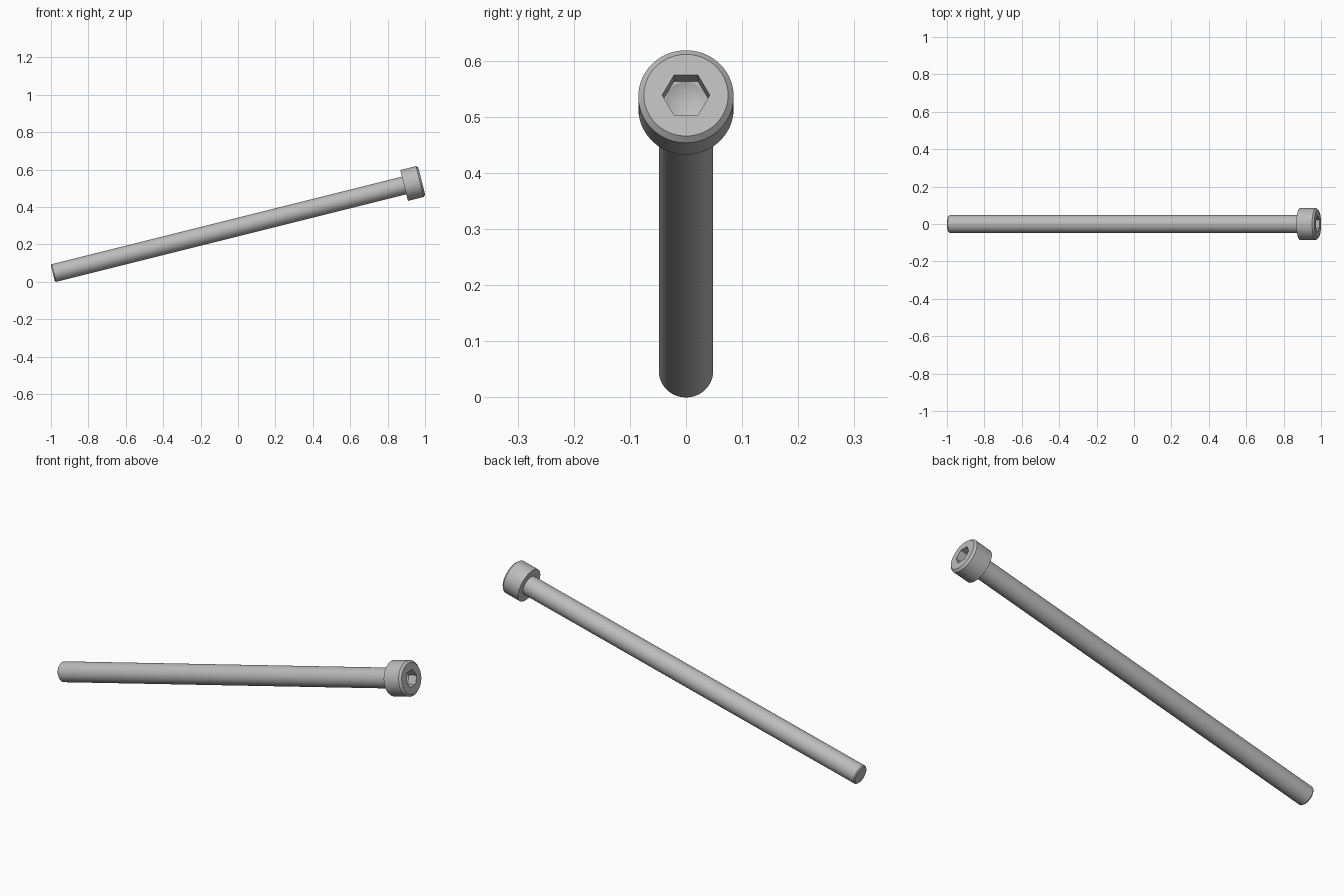
import bpy
import bmesh
import math
from mathutils import Matrix, Vector

cube = bpy.data.objects.get("Cube")
if cube:
    bpy.data.objects.remove(cube, do_unlink=True)

# Sizes along the bolt's own axis, starting at the tip
LENGTH = 2.033
HEAD_H, HEAD_R, HEAD_BEVEL = 0.097, 0.085, 0.01
SHANK_R, TIP_BEVEL = 0.0484, 0.006
HEX_R, HEX_DEPTH, DRILL_DEPTH = 0.0425, 0.046, 0.021
SIDES = 96

steel = bpy.data.materials.new("grey steel")
steel.use_nodes = True
steel.diffuse_color = (0.5, 0.5, 0.5, 1)
steel.node_tree.nodes["Principled BSDF"].inputs["Base Color"].default_value = (0.5, 0.5, 0.5, 1)


def lathe(name, profile, sides=SIDES, turn=0.0):
    """Revolve (radius, height) points, from axis to axis, about z."""
    bm = bmesh.new()
    start = Matrix.Rotation(turn, 3, "Z")
    verts = [bm.verts.new(start @ Vector((r, 0, h))) for r, h in profile]
    edges = [bm.edges.new(pair) for pair in zip(verts, verts[1:])]
    bmesh.ops.spin(bm, geom=verts + edges, cent=(0, 0, 0), axis=(0, 0, 1),
                   angle=math.tau, steps=sides)
    bmesh.ops.remove_doubles(bm, verts=bm.verts[:], dist=0.00001)
    bmesh.ops.recalc_face_normals(bm, faces=bm.faces[:])
    mesh = bpy.data.meshes.new(name)
    bm.to_mesh(mesh)
    bm.free()
    mesh.materials.append(steel)
    obj = bpy.data.objects.new(name, mesh)
    bpy.context.collection.objects.link(obj)
    return obj


def activate(obj):
    bpy.ops.object.select_all(action="DESELECT")
    obj.select_set(True)
    bpy.context.view_layer.objects.active = obj


def cut(obj, cutter):
    cutter.hide_render = True
    mod = obj.modifiers.new("cut", "BOOLEAN")
    mod.operation = "DIFFERENCE"
    mod.solver = "EXACT"
    mod.object = cutter
    activate(obj)
    bpy.ops.object.modifier_apply(modifier=mod.name)
    bpy.data.objects.remove(cutter, do_unlink=True)


# Long plain shank with a chamfered tip
under_head = LENGTH - HEAD_H
shank = lathe("shank", [
    (0, 0), (SHANK_R - TIP_BEVEL, 0), (SHANK_R, TIP_BEVEL),
    (SHANK_R, under_head + 0.01), (0, under_head + 0.01)])

# Cylindrical head with a chamfered rim
head = lathe("head", [
    (0, under_head), (HEAD_R, under_head), (HEAD_R, LENGTH - HEAD_BEVEL),
    (HEAD_R - HEAD_BEVEL, LENGTH), (0, LENGTH)])

# Hexagonal socket with a conical floor
floor = LENGTH - HEX_DEPTH
cut(head, lathe("hex_cutter", [
    (0, floor), (HEX_R, floor), (HEX_R, LENGTH + 0.02), (0, LENGTH + 0.02)],
    sides=6, turn=math.pi / 2))
drill_r = HEX_R * math.cos(math.pi / 6) - 0.0005
cut(head, lathe("drill_cutter", [
    (0, floor - DRILL_DEPTH), (drill_r, floor), (drill_r, floor + 0.01), (0, floor + 0.01)]))

# Lean the bolt so its head is raised at +x
lean = Matrix.Translation((-0.99, 0, 0.0455)) @ Matrix.Rotation(
    math.pi / 2 - math.atan(0.25), 4, "Y")
for part in (shank, head):
    activate(part)
    bpy.ops.object.shade_smooth_by_angle(angle=math.radians(25))
    part.matrix_world = lean
